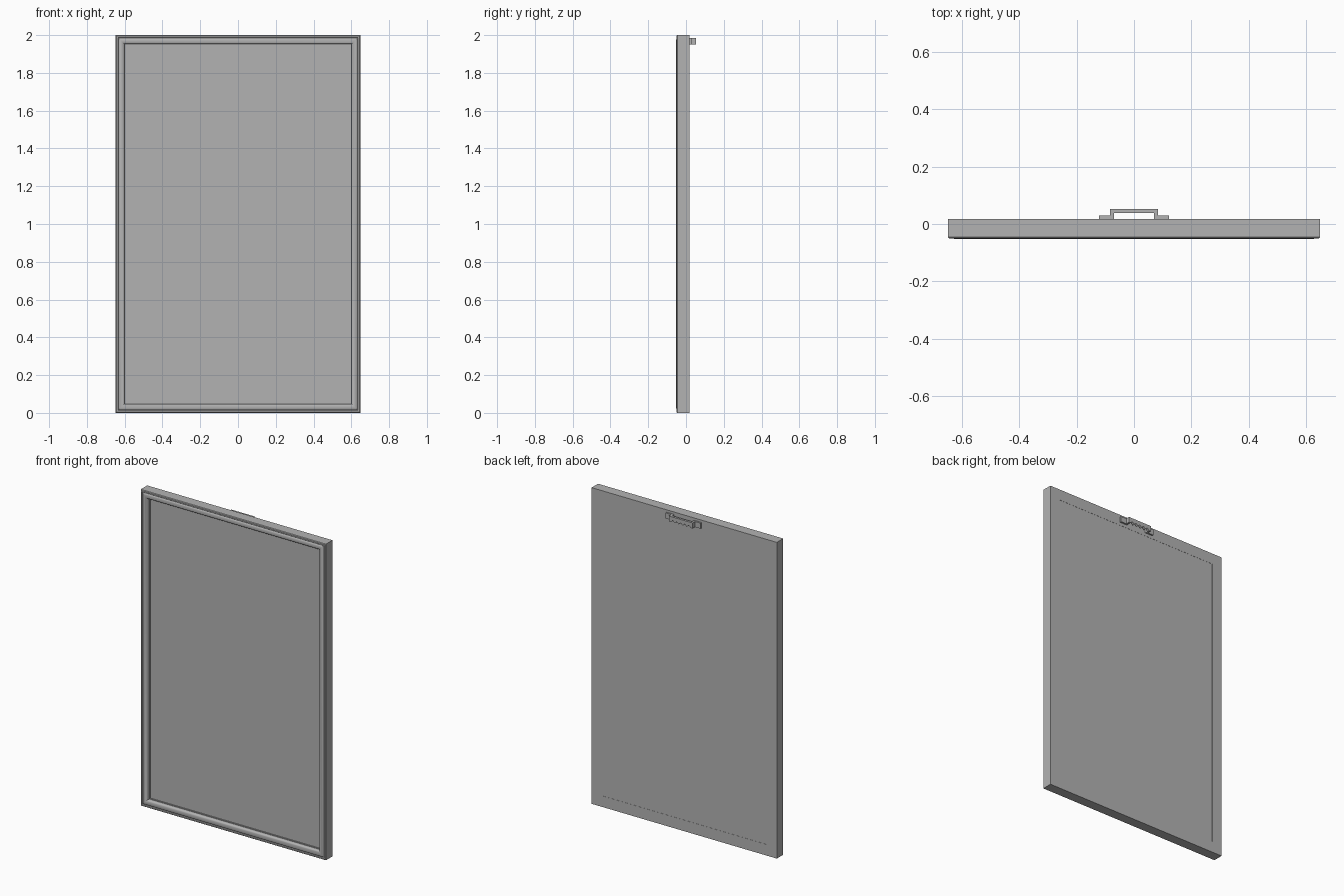
import bpy, bmesh, math

cube = bpy.data.objects.get("Cube")
if cube:
    bpy.data.objects.remove(cube, do_unlink=True)

W, H = 0.648, 2.0          # half width and height
FRONT, BACK = -0.053, 0.018


def material(name, value):
    m = bpy.data.materials.new(name)
    m.use_nodes = True
    colour = (value, value, value, 1)
    m.diffuse_color = colour
    m.node_tree.nodes["Principled BSDF"].inputs["Base Color"].default_value = colour
    return m


grey = material("plain grey", 0.45)


def finish(name, bm, smooth=False):
    bmesh.ops.recalc_face_normals(bm, faces=bm.faces)
    mesh = bpy.data.meshes.new(name)
    bm.to_mesh(mesh)
    bm.free()
    mesh.materials.append(grey)
    obj = bpy.data.objects.new(name, mesh)
    bpy.context.collection.objects.link(obj)
    if smooth:
        bpy.ops.object.select_all(action='DESELECT')
        obj.select_set(True)
        bpy.context.view_layer.objects.active = obj
        bpy.ops.object.shade_smooth_by_angle(angle=math.radians(30))
    return obj


def box(name, x0, x1, y0, y1, z0, z1):
    bm = bmesh.new()
    bmesh.ops.create_cube(bm, size=1)
    for v in bm.verts:
        v.co = (x1 if v.co.x > 0 else x0, y1 if v.co.y > 0 else y0,
                z1 if v.co.z > 0 else z0)
    return finish(name, bm)


# Moulded frame: an (inset, depth) profile swept round a mitred rectangle
profile = [(0, BACK), (0, -0.046), (0.004, -0.05), (0.012, -0.05)]
for i in range(9):         # rounded bead falling to the picture
    a = math.radians(150 - 150 * i / 8)
    profile.append((0.03 + 0.018 * math.cos(a), -0.04 - 0.013 * math.sin(a)))
profile += [(0.048, -0.03), (0.053, -0.03), (0.053, -0.01), (0.07, -0.01), (0.07, BACK)]

bm = bmesh.new()
rings = []
for u, y in profile:
    x = W - u
    rings.append([bm.verts.new(c) for c in
                  ((-x, y, u), (x, y, u), (x, y, H - u), (-x, y, H - u))])
for k, ring in enumerate(rings):
    after = rings[(k + 1) % len(rings)]
    for i in range(4):
        j = (i + 1) % 4
        bm.faces.new((ring[i], ring[j], after[j], after[i]))
finish("frame_moulding", bm, smooth=True)

# Picture panel and backing board, set into the frame
p = 0.052
box("picture_panel", p - W, W - p, -0.025, -0.01, p, H - p)
b = 0.07
box("backing_board", b - W, W - b, -0.01, BACK - 0.001, b, H - b)


# Sawtooth hanger: bent strip with a toothed lower edge
Z0, Z1 = 1.95, 1.985
for side, label in ((1, "left"), (-1, "right")):
    xs = sorted((side * 0.07, side * 0.122))
    box("hanger_foot_" + label, *xs, BACK, 0.029, Z0, Z1)
    xs = sorted((side * 0.07, side * 0.083))
    box("hanger_riser_" + label, *xs, BACK, 0.053, Z0, Z1)

teeth = 5
pitch = 0.14 / teeth
outline = [(0.07, Z1), (-0.07, Z1)]
for i in range(teeth):
    x = -0.07 + i * pitch
    outline += [(x, Z0), (x + pitch / 2, Z0 + 0.013)]
outline.append((0.07, Z0))
bm = bmesh.new()
face = bm.faces.new([bm.verts.new((x, 0.039, z)) for x, z in outline])
extruded = bmesh.ops.extrude_face_region(bm, geom=[face])
bmesh.ops.translate(bm, vec=(0, 0.014, 0),
                    verts=[v for v in extruded["geom"] if isinstance(v, bmesh.types.BMVert)])
finish("hanger_sawtooth_strip", bm)
